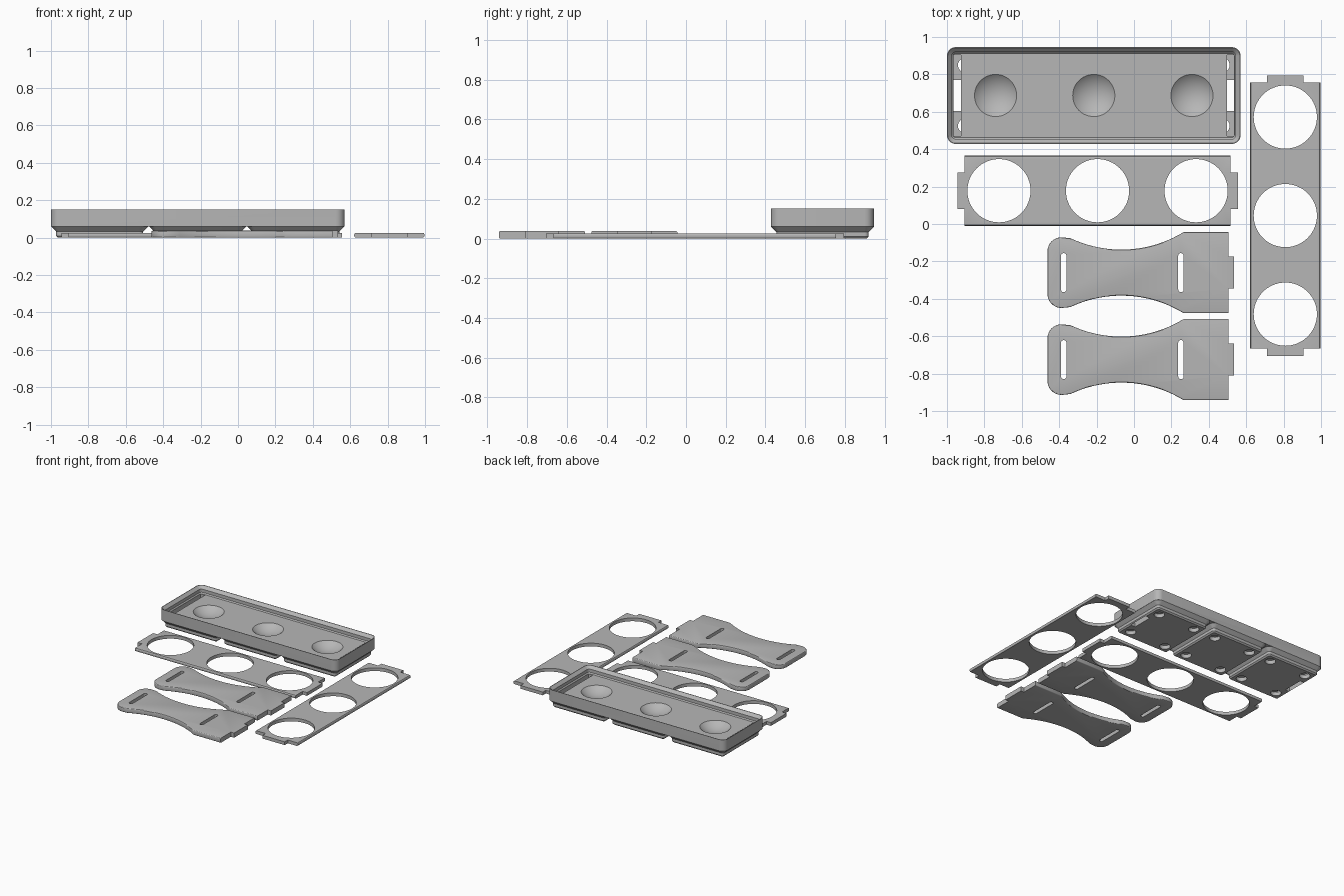
import bpy, bmesh, math
from mathutils import Vector

if "Cube" in bpy.data.objects:
    bpy.data.objects.remove(bpy.data.objects["Cube"])

S = 0.0125                       # one millimetre in model units
TRAY_X, TRAY_Y, PITCH = -0.215, 0.687, 42 * S

grey = bpy.data.materials.new("plain_grey")
grey.diffuse_color = (0.47, 0.47, 0.47, 1)
grey.use_nodes = True
grey.node_tree.nodes["Principled BSDF"].inputs["Base Color"].default_value = grey.diffuse_color


def make(name, bm):
    bmesh.ops.recalc_face_normals(bm, faces=bm.faces)
    me = bpy.data.meshes.new(name)
    bm.to_mesh(me)
    bm.free()
    me.materials.append(grey)
    ob = bpy.data.objects.new(name, me)
    bpy.context.collection.objects.link(ob)
    return ob


def rounded_rect(hx, hy, r, n=6):
    pts = []
    for k, (sx, sy) in enumerate([(1, 1), (-1, 1), (-1, -1), (1, -1)]):
        for i in range(n + 1):
            a = math.pi / 2 * (k + i / n)
            pts.append((sx * (hx - r) + r * math.cos(a), sy * (hy - r) + r * math.sin(a)))
    return pts


def loft(name, rings, cx, cy):
    """Solid through a list of (points, z) rings, capped at both ends."""
    bm = bmesh.new()
    loops = [[bm.verts.new((cx + x, cy + y, z)) for x, y in pts] for pts, z in rings]
    for a, b in zip(loops, loops[1:]):
        for i in range(len(a)):
            j = (i + 1) % len(a)
            bm.faces.new((a[i], a[j], b[j], b[i]))
    bm.faces.new(loops[0][::-1])
    bm.faces.new(loops[-1])
    return make(name, bm)


def slab(name, pts, h, round_edge, r=0.009):
    """Extruded outline; horizontal edges chosen by round_edge are rounded."""
    bm = bmesh.new()
    f = bm.faces.new([bm.verts.new((x, y, 0)) for x, y in pts])
    ext = bmesh.ops.extrude_face_region(bm, geom=[f])["geom"]
    bmesh.ops.translate(bm, vec=(0, 0, h), verts=[g for g in ext if isinstance(g, bmesh.types.BMVert)])
    bmesh.ops.recalc_face_normals(bm, faces=bm.faces)
    edges = [e for e in bm.edges if abs(e.verts[0].co.z - e.verts[1].co.z) < 1e-5
             and round_edge((e.verts[0].co + e.verts[1].co) / 2)]
    bmesh.ops.bevel(bm, geom=edges, offset=r, segments=3, profile=0.5, affect='EDGES')
    return make(name, bm)


def combine(ob, other, op='DIFFERENCE'):
    m = ob.modifiers.new("combine", 'BOOLEAN')
    m.operation, m.object, m.solver = op, other, 'EXACT'
    bpy.context.view_layer.objects.active = ob
    bpy.ops.object.modifier_apply(modifier=m.name)
    bpy.data.objects.remove(other)


def cut_box(ob, cx, cy, hx, hy, z0, z1, r=0.0):
    pts = rounded_rect(hx, hy, r) if r else [(hx, hy), (-hx, hy), (-hx, -hy), (hx, -hy)]
    combine(ob, loft("cutter", [(pts, z0), (pts, z1)], cx, cy))


def cut_round(ob, cx, cy, r, z0, z1, n=48):
    pts = [(r * math.cos(2 * math.pi * i / n), r * math.sin(2 * math.pi * i / n)) for i in range(n)]
    combine(ob, loft("cutter", [(pts, z0), (pts, z1)], cx, cy))


def smooth(ob):
    bpy.ops.object.select_all(action='DESELECT')
    ob.select_set(True)
    bpy.context.view_layer.objects.active = ob
    bpy.ops.object.shade_smooth_by_angle(angle=math.radians(30))


# --- Tray: walled body with a stepped lip on three stepped feet ---
HX, HY, R = 0.785, 0.259, 0.047
FLOOR, BASE = 0.0945, 0.0594


def inset(hx, hy, d):
    return rounded_rect(hx - d, hy - d, max(R - d, 0.01))


body = [(0, BASE), (0, 0.15), (0.004, 0.15), (0.026, 0.128), (0.026, 0.103), (0.034, FLOOR)]
tray = loft("tray", [(inset(HX, HY, d), z) for d, z in body], TRAY_X, TRAY_Y)
foot = [(0.0369, 0), (0.0269, 0.01), (0.0269, 0.0325), (0, BASE), (0.01, 0.07)]
centres = [TRAY_X + k * PITCH for k in (-1, 0, 1)]
for cx in centres:
    combine(tray, loft("foot", [(inset(HY, HY, d), z) for d, z in foot], cx, TRAY_Y), 'UNION')

# Ball dishes and round pockets under the feet
BALL, DISH = 0.169, 0.113
for cx in centres:
    bm = bmesh.new()
    bmesh.ops.create_uvsphere(bm, u_segments=48, v_segments=32, radius=BALL)
    bmesh.ops.translate(bm, verts=bm.verts,
                        vec=(cx, TRAY_Y, FLOOR + math.sqrt(BALL ** 2 - DISH ** 2)))
    combine(tray, make("cutter", bm))
    for sx in (-1, 1):
        for sy in (-1, 1):
            cut_round(tray, cx + sx * 13 * S, TRAY_Y + sy * 13 * S, 0.039, -0.05, 0.03, 24)

# End slots with tab holes through the base
for s in (-1, 1):
    cut_box(tray, TRAY_X + s * 0.7305, TRAY_Y, 0.0195, 0.217, 0.03, 0.2)
    cut_box(tray, TRAY_X + s * 0.7305, TRAY_Y, 0.0195, 0.083, -0.05, 0.05)
smooth(tray)


# --- Ball holder plates: rectangle with end tabs and three round holes ---
def holder(name, loc, turn):
    bx, by, tx, ty = 0.711, 0.1875, 0.75, 0.098
    half = [(bx, -by), (bx, -ty), (tx, -ty), (tx, ty), (bx, ty), (bx, by)]
    pts = half + [(-x, -y) for x, y in half]
    ob = slab(name, pts, 0.026, lambda c: abs(abs(c.y) - by) < 1e-4)
    for k in (-1, 0, 1):
        cut_round(ob, k * 0.527, 0, 0.169, -0.1, 0.1, 64)
    ob.location = loc
    ob.rotation_euler.z = turn
    smooth(ob)


holder("holder_plate_front", (-0.195, 0.178, 0), 0)
holder("holder_plate_side", (0.809, 0.045, 0), math.pi / 2)


# --- End supports: waisted plates with two strap slots and a tab ---
def arc(p, q, t, n=20):
    """Circular arc from p through q to t."""
    (ax, ay), (bx, by), (cx, cy) = p, q, t
    d = 2 * (ax * (by - cy) + bx * (cy - ay) + cx * (ay - by))
    a2, b2, c2 = ax * ax + ay * ay, bx * bx + by * by, cx * cx + cy * cy
    o = Vector(((a2 * (by - cy) + b2 * (cy - ay) + c2 * (ay - by)) / d,
                (a2 * (cx - bx) + b2 * (ax - cx) + c2 * (bx - ax)) / d))
    r = (Vector(p) - o).length
    a0 = math.atan2(ay - o.y, ax - o.x) % (2 * math.pi)
    a1 = math.atan2(cy - o.y, cx - o.x) % (2 * math.pi)
    return [(o.x + r * math.cos(a0 + (a1 - a0) * i / n),
             o.y + r * math.sin(a0 + (a1 - a0) * i / n)) for i in range(n + 1)]


def support(name, cy):
    r, hy, left = 0.075, 0.189, -0.463
    corner = [(left + r - r * math.cos(a), hy - r + r * math.sin(a))
              for a in (math.pi / 12 * i for i in range(7))]
    upper = corner + arc((-0.34, 0.184), (-0.06, 0.123), (0.265, 0.2165))
    upper += [(0.505, 0.2165), (0.505, 0.086), (0.534, 0.086)]
    pts = upper + [(x, -y) for x, y in reversed(upper)]
    ob = slab(name, pts, 0.037, lambda c: c.x < 0.5, 0.006)
    for x in (-0.376, 0.251):
        cut_box(ob, x, 0, 0.0145, 0.104, -0.1, 0.1, 0.0135)
    ob.location.y = cy
    smooth(ob)


support("end_support_inner", -0.26)
support("end_support_outer", -0.725)
